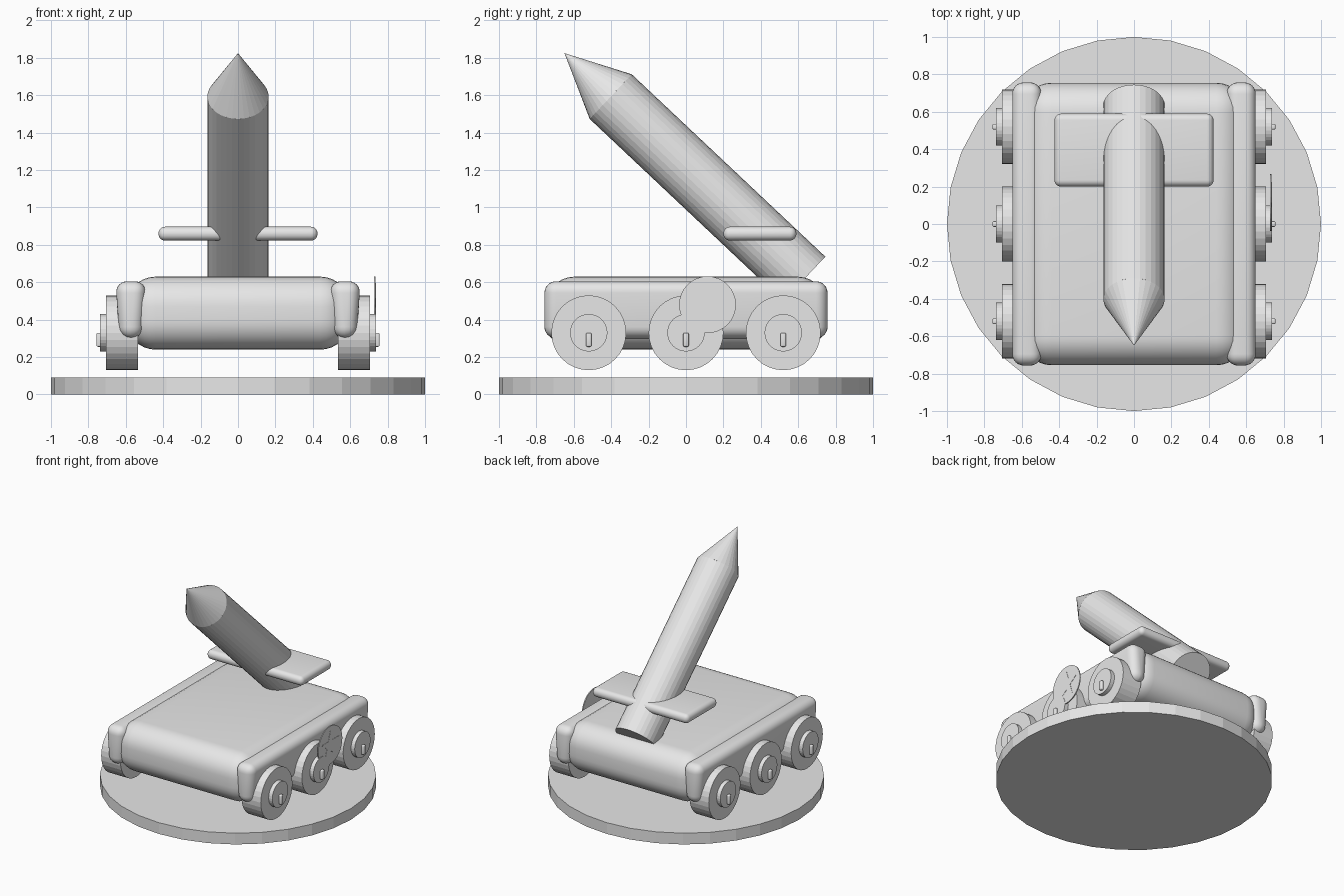
import bpy, bmesh, math
from mathutils import Vector

cube = bpy.data.objects.get("Cube")
if cube:
    bpy.data.objects.remove(cube, do_unlink=True)

GREY = (0.8, 0.8, 0.8, 1)
mat = bpy.data.materials.new("light_grey")
mat.use_nodes = True
mat.diffuse_color = GREY
mat.node_tree.nodes["Principled BSDF"].inputs["Base Color"].default_value = GREY


def finish(obj, name):
    obj.name = name
    obj.data.materials.append(mat)
    return obj


def rod(name, start, end, r1, r2=None, sides=32):
    """Cylinder or cone between two points."""
    a, b = Vector(start), Vector(end)
    axis = b - a
    bpy.ops.mesh.primitive_cone_add(
        vertices=sides, radius1=r1, radius2=r1 if r2 is None else r2,
        depth=axis.length, location=(a + b) / 2,
        rotation=axis.to_track_quat('Z', 'Y').to_euler())
    return finish(bpy.context.object, name)


def soft_box(name, low, high, radius, segments=6, taper=None):
    """Box with rounded edges; taper scales the lower corners across x."""
    lo, hi = Vector(low), Vector(high)
    bpy.ops.mesh.primitive_cube_add(size=1, location=(lo + hi) / 2)
    obj = bpy.context.object
    for v in obj.data.vertices:
        v.co *= hi - lo
        if taper and v.co.z < 0:
            v.co.x *= taper
    bevel = obj.modifiers.new("round", 'BEVEL')
    bevel.width = radius
    bevel.segments = segments
    bevel.limit_method = 'NONE'
    bpy.ops.object.modifier_apply(modifier="round")
    bpy.ops.object.shade_smooth_by_angle(angle=math.radians(40))
    return finish(obj, name)


# Round stand
rod("stand", (0, 0, 0), (0, 0, 0.09), 1)

# Vehicle body
soft_box("body", (-0.6, -0.755, 0.24), (0.6, 0.755, 0.63), 0.16, 8)

# Side rails, wheels, hubs and axle pins
for side, label in ((1, "left"), (-1, "right")):
    x0, x1 = sorted((0.49 * side, 0.655 * side))
    soft_box(label + "_rail", (x0, -0.757, 0.3), (x1, 0.757, 0.605),
             0.068, taper=0.75)
    for y, place in ((-0.52, "front"), (0, "middle"), (0.52, "rear")):
        tag = f"{label}_{place}_"
        rod(tag + "wheel", (0.535 * side, y, 0.33), (0.705 * side, y, 0.33), 0.2)
        rod(tag + "hub", (0.7 * side, y, 0.33), (0.737 * side, y, 0.33), 0.1)
        p0, p1 = sorted((0.72 * side, 0.757 * side))
        soft_box(tag + "pin", (p0, y - 0.015, 0.255), (p1, y + 0.015, 0.33),
                 0.008, 3)

# Missile tube and nose, leaning forward
tail = Vector((0, 0.6325, 0.6175))
neck = Vector((0, -0.4025, 1.5925))
tip = Vector((0, -0.65, 1.825))
rod("missile_tube", tail, neck, 0.164)
rod("missile_nose", neck, tip, 0.164, 0)

# Fin plate through the missile
soft_box("fins", (-0.425, 0.2, 0.823), (0.425, 0.59, 0.897), 0.035)

# Thin side disc with a flat star plate
centre = Vector((0.735, 0.115, 0.48))
rod("side_disc", centre - Vector((0.008, 0, 0)), centre, 0.152)
bm = bmesh.new()
points = []
for i in range(10):
    angle = math.pi / 2 + i * math.pi / 5
    r = 0.045 if i % 2 else 0.115
    points.append(bm.verts.new(centre + Vector((0, r * math.cos(angle), r * math.sin(angle)))))
face = bm.faces.new(points)
top = bmesh.ops.extrude_face_region(bm, geom=[face])["geom"]
bmesh.ops.translate(bm, vec=(0.002, 0, 0),
                    verts=[g for g in top if isinstance(g, bmesh.types.BMVert)])
bmesh.ops.recalc_face_normals(bm, faces=bm.faces)
mesh = bpy.data.meshes.new("star_plate")
bm.to_mesh(mesh)
bm.free()
star = bpy.data.objects.new("star_plate", mesh)
bpy.context.collection.objects.link(star)
finish(star, "star_plate")
